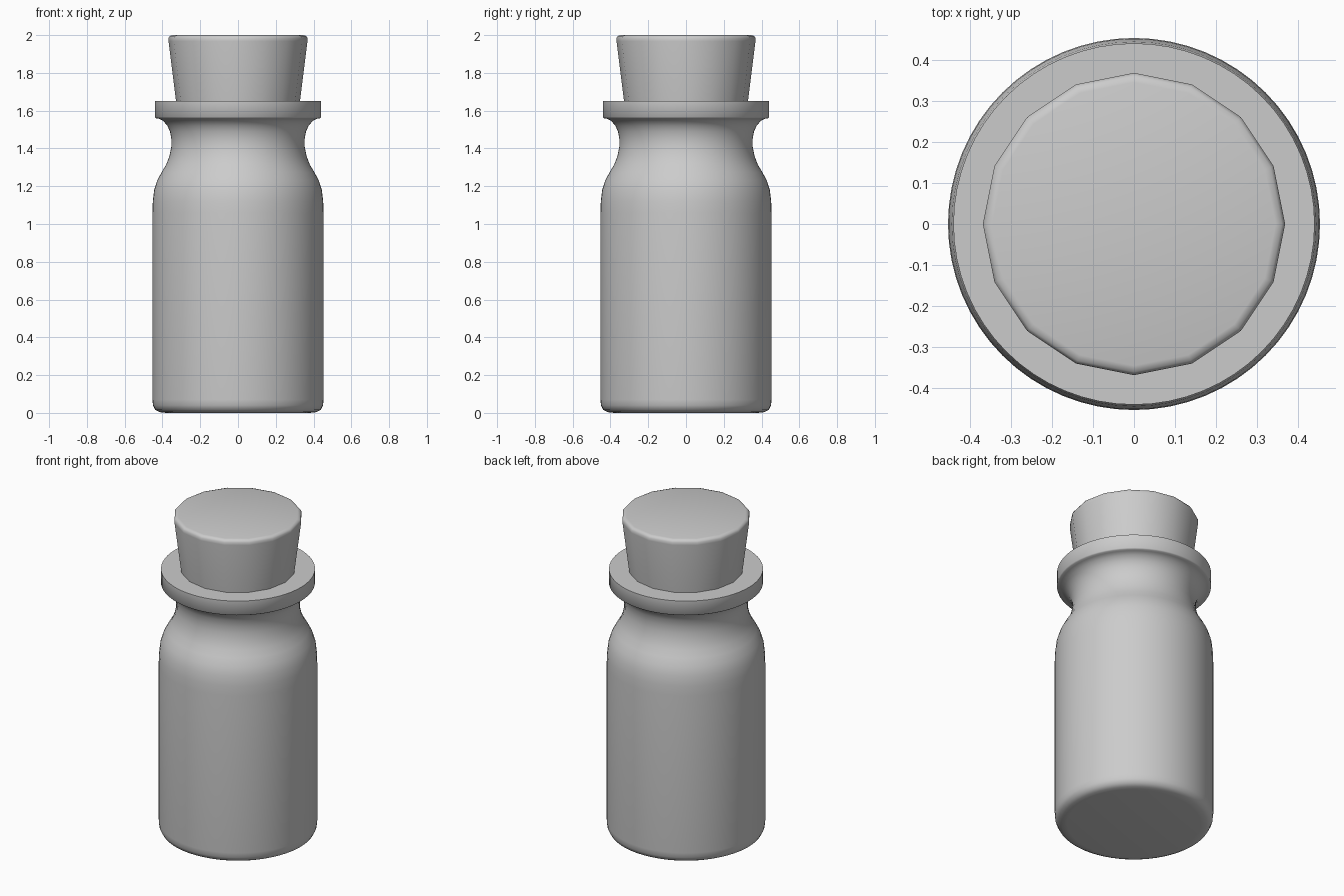
import bpy, bmesh, math

if "Cube" in bpy.data.objects:
    bpy.data.objects.remove(bpy.data.objects["Cube"])


def lathe(name, profile, sides, sharp_angle):
    """Spin an (r, z) profile about z; points with r = 0 become poles."""
    bm = bmesh.new()
    rings = []
    for r, z in profile:
        if r == 0:
            rings.append([bm.verts.new((0, 0, z))] * sides)
        else:
            rings.append([bm.verts.new((r * math.cos(2 * math.pi * i / sides),
                                        r * math.sin(2 * math.pi * i / sides), z))
                          for i in range(sides)])
    for a, b in zip(rings, rings[1:]):
        for i in range(sides):
            j = (i + 1) % sides
            bm.faces.new(list(dict.fromkeys((a[i], a[j], b[j], b[i]))))
    bmesh.ops.recalc_face_normals(bm, faces=bm.faces)
    mesh = bpy.data.meshes.new(name)
    bm.to_mesh(mesh)
    bm.free()
    obj = bpy.data.objects.new(name, mesh)
    bpy.context.collection.objects.link(obj)
    bpy.ops.object.select_all(action='DESELECT')
    obj.select_set(True)
    bpy.context.view_layer.objects.active = obj
    bpy.ops.object.shade_smooth_by_angle(angle=math.radians(sharp_angle))
    return obj


# Bottle: base, straight body, shoulder, waisted neck, lip, then inner wall
outside = [(0, 0), (0.38, 0), (0.415, 0.004), (0.438, 0.016), (0.45, 0.04),
           (0.453, 0.07), (0.453, 1.06), (0.451, 1.12), (0.444, 1.18),
           (0.428, 1.23), (0.404, 1.275), (0.38, 1.315), (0.363, 1.36),
           (0.353, 1.41), (0.353, 1.45), (0.36, 1.49), (0.374, 1.52),
           (0.395, 1.545), (0.42, 1.558), (0.434, 1.56)]
lip = [(0.44, 1.566), (0.44, 1.652), (0.32, 1.652)]
inside = [(0.32, 1.40), (0.345, 1.32), (0.40, 1.2), (0.42, 1.1),
          (0.42, 0.08), (0.38, 0.04), (0, 0.04)]
lathe("bottle", outside + lip + inside, 64, 50)

# Cork: tapered 16-sided stopper with a softened top edge
cork = [(0, 1.46), (0.306, 1.46), (0.328, 1.65), (0.368, 1.968),
        (0.368, 1.985), (0.36, 1.996), (0.345, 2.0), (0, 2.0)]
lathe("cork", cork, 16, 50)
